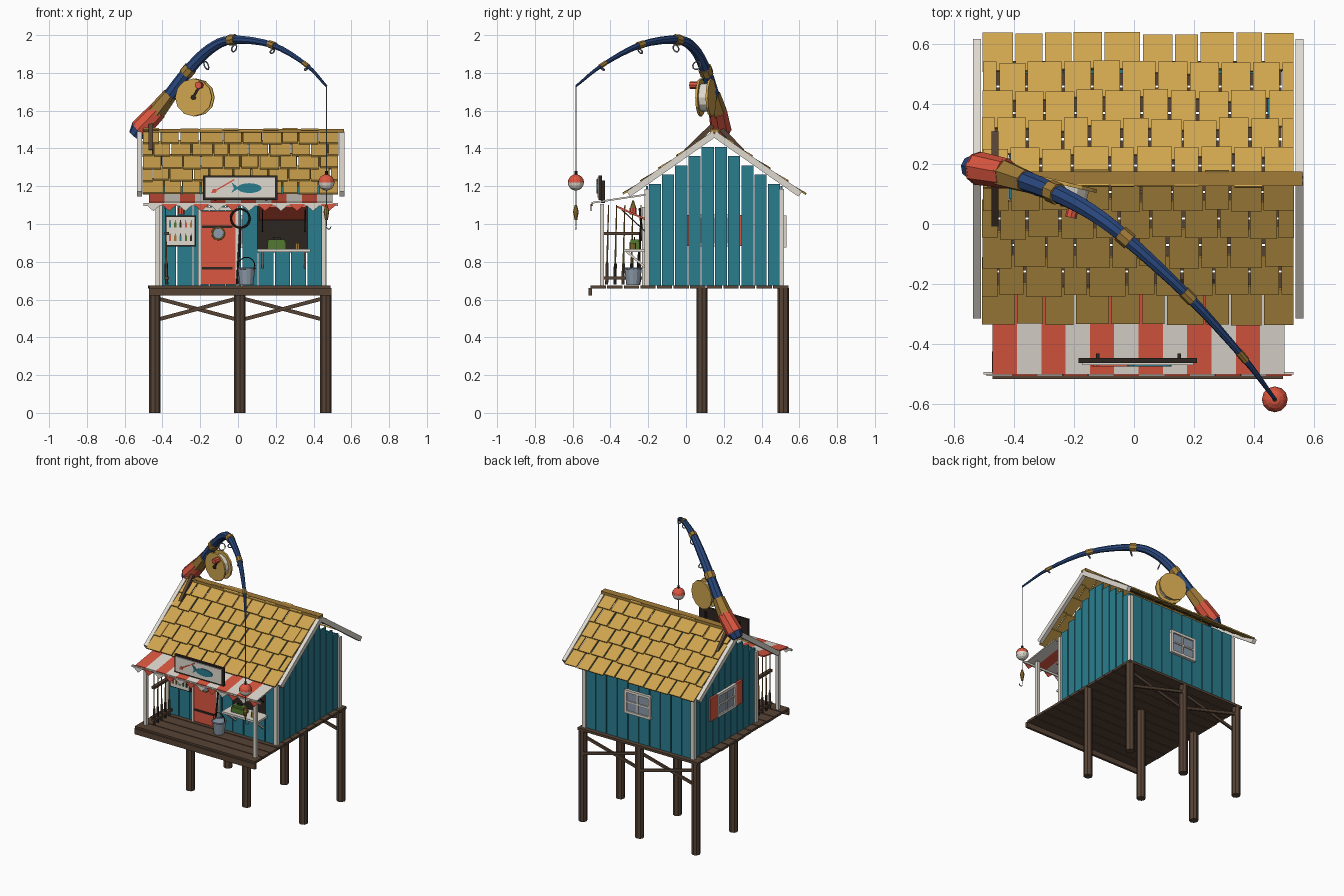
import bpy, bmesh, math, random
from mathutils import Vector as V, Matrix as M

if "Cube" in bpy.data.objects:
    bpy.data.objects.remove(bpy.data.objects["Cube"])
random.seed(4)

COL = dict(teal=(0.023, 0.205, 0.275), gold=(0.62, 0.37, 0.075), red=(0.72, 0.095, 0.052),
           white=(0.74, 0.70, 0.63), brown=(0.095, 0.057, 0.036), navy=(0.023, 0.065, 0.21),
           dark=(0.026, 0.019, 0.015), metal=(0.262, 0.328, 0.402), green=(0.085, 0.19, 0.03),
           brass=(0.36, 0.20, 0.04))
MAT = {}
for k, c in COL.items():
    MAT[k] = bpy.data.materials.new(k)
    MAT[k].diffuse_color = (*c, 1)
PARTS = {}

def part(name, mat):
    return PARTS.setdefault((name, mat), bmesh.new())

def box(name, mat, c, s, R=None):
    m = M.Translation(c) @ (R.to_4x4() if R else M()) @ M.Diagonal((*s, 1))
    bmesh.ops.create_cube(part(name, mat), size=1, matrix=m)

def span(name, mat, x, y, z):
    """Box from three (low, high) ranges."""
    box(name, mat, [(a + b) / 2 for a, b in (x, y, z)], [b - a for a, b in (x, y, z)])

def aim(a, b):
    return (V(b) - V(a)).to_track_quat('Z', 'Y').to_matrix()

def beam(name, mat, a, b, w, h):
    box(name, mat, (V(a) + V(b)) / 2, (w, h, (V(b) - V(a)).length), aim(a, b))

def rod(name, mat, a, b, r1, r2=None, n=8):
    bmesh.ops.create_cone(part(name, mat), cap_ends=True, segments=n, radius1=r1,
                          radius2=r1 if r2 is None else r2, depth=(V(b) - V(a)).length,
                          matrix=M.Translation((V(a) + V(b)) / 2) @ aim(a, b).to_4x4())

def sweep(name, mat, pts, n=8, closed=False):
    """Tube through (x, y, z, radius) points."""
    bm, N, rings = part(name, mat), len(pts), []
    for i, p in enumerate(pts):
        a, b = (pts[i - 1], pts[(i + 1) % N]) if closed else (pts[max(i - 1, 0)], pts[min(i + 1, N - 1)])
        d = (b - a).xyz.normalized()
        u = d.cross(V((0.31, 0.9, 0.3))).normalized()
        w = d.cross(u)
        rings.append([bm.verts.new(p.xyz + p.w * (u * math.cos(t * math.tau / n) + w * math.sin(t * math.tau / n)))
                      for t in range(n)])
    for i in range(N if closed else N - 1):
        A, B = rings[i], rings[(i + 1) % N]
        for t in range(n):
            bm.faces.new((A[t], A[(t + 1) % n], B[(t + 1) % n], B[t]))
    if not closed:
        bm.faces.new(rings[0])
        bm.faces.new(rings[-1])

def ring(name, mat, c, axis, R, r, n=16):
    q = aim((0, 0, 0), axis)
    sweep(name, mat, [V((*(V(c) + q @ V((R * math.cos(t * math.tau / n), R * math.sin(t * math.tau / n), 0))), r))
                      for t in range(n)], 6, True)

def plate(name, mat, pts, y, th=0.008):
    """Extruded xz polygon facing the front."""
    bm = part(name, mat)
    A, B = ([bm.verts.new((x, yy, z)) for x, z in pts] for yy in (y, y - th))
    bm.faces.new(A)
    bm.faces.new(B)
    for i in range(len(pts)):
        bm.faces.new((A[i - 1], A[i], B[i], B[i - 1]))

# stilts and cross braces
for x in (-0.44, 0.01, 0.465):
    for y in (0.085, 0.515):
        rod("stilt", 'brown', (x, y, 0), (x, y, 0.66), 0.03)
for a, b in ((-0.44, 0.01), (0.01, 0.465)):
    for z0, z1, y in ((0.49, 0.61, 0.55 - 0.04), (0.61, 0.49, 0.53)):
        beam("cross_brace", 'brown', (a, y, z0), (b, y, z1), 0.012, 0.02)

# deck planks and front beam
for i in range(12):
    y = -0.505 + i * 0.0878
    span("deck_plank", 'brown', (-0.47 - random.random() * 0.008, 0.49), (y, y + 0.081), (0.658, 0.675))
span("deck_front_beam", 'brown', (-0.47, 0.495), (-0.515, -0.498), (0.622, 0.662))

# board walls: front (with serving hatch), back, and stepped gables
RY, RZ, SL = 0.15, 1.485, 0.70
X0, X1, Y0, Y1, G = -0.41, 0.45, -0.20, 0.50, 0.003
for i in range(10):
    a, b = X0 + i * 0.086 + G, X0 + (i + 1) * 0.086 - G
    for zr in (((0.675, 0.86), (1.09, 1.2)) if 6 <= i <= 8 else ((0.675, 1.2),)):
        span("front_wall", 'teal', (a, b), (Y0 - 0.012, Y0), zr)
    span("back_wall", 'teal', (a, b), (Y1, Y1 + 0.012), (0.675, 1.2))
    a, b = Y0 + i * 0.07 + G, Y0 + (i + 1) * 0.07 - G
    top = RZ - 0.03 - SL * max(abs(a - RY), abs(b - RY))
    for x in (X0, X1):
        span("gable_wall", 'teal', (x - 0.006, x + 0.006), (a, b), (0.675, top))
for x in (X0 - 0.004, X1 + 0.004):
    for y in (Y0 - 0.006, Y1 + 0.006):
        box("corner_trim", 'white', (x, y, 0.93), (0.028, 0.028, 0.51))

# shingle roof, ridge and barge boards
ang = math.atan(SL)
for s in (-1, 1):
    d = V((0, s * math.cos(ang), -math.sin(ang)))
    up = V((0, s * math.sin(ang), math.cos(ang)))
    t = (d + up * 0.09).normalized()
    R = M((V((1, 0, 0)), t, V((1, 0, 0)).cross(t))).transposed()
    for r in range(5):
        e = [-0.508] + [-0.508 + (k + (0.5 if r % 2 else 1)) * 0.1045 + random.uniform(-.014, .014)
                        for k in range(10 if r % 2 else 9)] + [0.535]
        for a, b in zip(e, e[1:]):
            L = 0.145 + random.uniform(-0.008, 0.008)
            low = (r + 1) * 0.116 + random.uniform(-0.006, 0.006)
            c = V(((a + b) / 2, RY, RZ)) + d * (low - L / 2) + up * random.uniform(0.004, 0.007)
            box("roof_shingle", 'gold', c, (b - a - random.uniform(0.005, 0.011), L, 0.009), R)
    for x in (-0.522, 0.55):
        beam("barge_board", 'white', (x, RY, RZ - 0.008), (x, RY + s * 0.455, RZ - 0.008 - SL * 0.455), 0.027, 0.034)
span("roof_ridge", 'brass', (-0.45, 0.56), (RY - 0.024, RY + 0.024), (1.484, 1.503))

# striped awning with pennants and posts
W = 0.97 / 12
for i in range(12):
    x, m = -0.47 + (i + 0.5) * W, ('red', 'white')[i % 2]
    beam("awning_stripe", m, (x, -0.215, 1.155), (x, -0.5, 1.112), W, 0.009)
    a = -0.49 + i * 0.0845
    plate("awning_pennant", ('white', 'red')[i % 2], [(a, 1.105), (a + 0.084, 1.105), (a + 0.042, 1.068)], -0.5, 0.005)
span("awning_rail", 'white', (-0.5, 0.53), (-0.501, -0.492), (1.095, 1.11))
for x in (-0.425, 0.452):
    box("porch_post", 'white', (x, -0.445, 0.89), (0.022, 0.022, 0.43))

# fish sign
span("sign_frame", 'dark', (-0.185, 0.21), (-0.462, -0.446), (1.128, 1.258))
span("sign_panel", 'white', (-0.172, 0.197), (-0.468, -0.46), (1.14, 1.246))
plate("sign_fish", 'teal', [(0.06 + 0.065 * math.cos(t * math.pi / 8), 1.19 + 0.026 * math.sin(t * math.pi / 8))
                            for t in range(16)], -0.466)
plate("sign_fish_tail", 'teal', [(0.005, 1.19), (-0.035, 1.222), (-0.022, 1.19), (-0.035, 1.165)], -0.466)
beam("sign_lure", 'red', (-0.14, -0.47, 1.165), (-0.02, -0.47, 1.235), 0.006, 0.007)
rod("sign_float", 'red', (-0.125, -0.466, 1.175), (-0.125, -0.474, 1.175), 0.012)
for x in (-0.12, 0.15):
    span("sign_bracket", 'dark', (x - 0.006, x + 0.006), (-0.45, -0.43), (1.11, 1.23))

# door with frame, hinge straps and porthole
span("door", 'red', (-0.195, -0.012), (-0.226, -0.21), (0.68, 1.07))
for x in (-0.203, -0.004):
    box("door_frame", 'white', (x, -0.22, 0.88), (0.016, 0.024, 0.41))
box("door_lintel", 'white', (-0.104, -0.22, 1.08), (0.215, 0.024, 0.018))
for z in (0.765, 0.985):
    span("door_hinge", 'dark', (-0.19, -0.03), (-0.231, -0.225), (z - 0.007, z + 0.007))
rod("porthole_glass", 'metal', (-0.105, -0.225, 0.95), (-0.105, -0.232, 0.95), 0.03, n=12)
ring("porthole_ring", 'brass', (-0.105, -0.231, 0.95), (0, 1, 0), 0.032, 0.005)

# lure display board
span("lure_board_frame", 'dark', (-0.386, -0.222), (-0.226, -0.212), (0.88, 1.046))
span("lure_board", 'white', (-0.378, -0.23), (-0.231, -0.224), (0.888, 1.038))
for i in range(5):
    for j in range(2):
        x, z = -0.36 + i * 0.028, 0.925 + j * 0.07
        box("lure", ('red', 'brass', 'teal', 'green', 'dark')[(i + 2 * j) % 5], (x, -0.234, z), (0.011, 0.006, 0.028))
        box("lure_hook", 'dark', (x, -0.233, z + 0.019), (0.004, 0.004, 0.014))

# serving hatch, counter, propped shutter, tackle box
span("hatch_interior", 'dark', (0.1, 0.37), (-0.195, -0.185), (0.85, 1.1))
beam("hatch_shutter", 'red', (0.235, -0.215, 1.025), (0.235, -0.365, 1.092), 0.25, 0.01)
span("counter", 'white', (0.1, 0.385), (-0.33, -0.2), (0.853, 0.868))
for x in (0.13, 0.355):
    beam("counter_bracket", 'white', (x, -0.215, 0.77), (x, -0.315, 0.855), 0.012, 0.012)
    beam("shutter_prop", 'dark', (x, -0.215, 0.96), (x, -0.34, 1.075), 0.006, 0.006)
span("tackle_box", 'green', (0.155, 0.255), (-0.3, -0.245), (0.868, 0.905))
span("tackle_lid", 'green', (0.16, 0.25), (-0.295, -0.25), (0.905, 0.918))
span("tackle_handle", 'dark', (0.185, 0.225), (-0.276, -0.269), (0.918, 0.93))
rod("bait_jar", 'brass', (0.315, -0.28, 0.868), (0.315, -0.28, 0.9), 0.014)

# bucket and landing net
rod("bucket", 'metal', (0.045, -0.28, 0.678), (0.045, -0.28, 0.765), 0.036, 0.046, 12)
ring("bucket_rim", 'metal', (0.045, -0.28, 0.765), (0, 0, 1), 0.046, 0.005)
ring("bucket_handle", 'dark', (0.045, -0.28, 0.78), (0, 1, 0), 0.044, 0.003)
ring("net_hoop", 'dark', (0.012, -0.24, 1.03), (0, 1, 0.1), 0.05, 0.006)
rod("net_handle", 'dark', (0.012, -0.24, 0.98), (-0.005, -0.26, 0.68), 0.006)

# rod rack at the left of the porch, and a lantern
for z in (0.715, 0.95):
    span("rack_rail", 'brown', (-0.39, -0.365), (-0.435, -0.225), (z - 0.008, z + 0.008))
for i in range(5):
    y = -0.42 + i * 0.043
    rod("rack_rod", 'brass', (-0.378, y, 0.7), (-0.385, y + 0.01, 1.1), 0.006, 0.003, 6)
    rod("rack_grip", ('brown', 'dark')[i % 2], (-0.378, y, 0.68), (-0.38, y + 0.003, 0.79), 0.009, n=6)
rod("lantern", 'red', (-0.3, -0.28, 1.05), (-0.3, -0.28, 1.085), 0.018)
rod("lantern_cap", 'brass', (-0.3, -0.28, 1.085), (-0.3, -0.28, 1.125), 0.016, 0.004)

# back window and left window with shutters
def window(c, R):
    def b(name, mat, o, s):
        box(name, mat, V(c) + R @ V(o), s, R)
    b("window_glass", 'metal', (0, 0, 0), (0.18, 0.012, 0.14))
    for o in (-1, 1):
        b("window_frame", 'white', (o * 0.095, -0.004, 0), (0.018, 0.024, 0.165))
        b("window_frame", 'white', (0, -0.004, o * 0.075), (0.21, 0.024, 0.018))
    b("window_bar", 'white', (0, -0.004, 0), (0.01, 0.018, 0.14))
    b("window_bar", 'white', (0, -0.004, 0), (0.18, 0.018, 0.01))
window((0.02, Y1 + 0.015, 0.96), M.Rotation(math.pi, 3, 'Z'))
window((X0 - 0.01, 0.15, 0.965), M.Rotation(-math.pi / 2, 3, 'Z'))
for o in (-1, 1):
    box("window_shutter", 'red', (X0 - 0.014, 0.15 + o * 0.145, 0.965), (0.014, 0.075, 0.165))

# giant bent fishing rod on the roof
ctrl = [V(p) for p in ((-0.38, 0.15, 1.655, .036), (-0.265, 0.105, 1.81, .031), (-0.15, 0.045, 1.925, .028),
                       (-0.03, -0.045, 1.975, .024), (0.18, -0.24, 1.948, .017), (0.36, -0.44, 1.843, .011),
                       (0.468, -0.582, 1.73, .006))]
ext = [2 * ctrl[0] - ctrl[1]] + ctrl + [2 * ctrl[-1] - ctrl[-2]]
path = []
for p, q, r, s in zip(ext, ext[1:], ext[2:], ext[3:]):
    for k in range(4):
        t = k / 4
        path.append(0.5 * (2 * q + (r - p) * t + (2 * p - 5 * q + 4 * r - s) * t * t + (3 * q - p - 3 * r + s) * t ** 3))
path.append(ctrl[-1])
sweep("rod_blank", 'navy', path)
for i in (4, 12, 16, 20):
    p, d = path[i], (path[i + 1] - path[i - 1]).xyz.normalized()
    rod("rod_band", 'brass', p.xyz - d * 0.022, p.xyz + d * 0.022, p.w * 1.2)
for i in (6, 12, 16, 20):
    p, d = path[i], (path[i + 1] - path[i - 1]).xyz.normalized()
    n = (V((0, 0, -1)) + d * d.z).normalized()
    ring("line_guide", 'metal', p.xyz + n * p.w * 1.9 + d * 0.01, d + n * 0.4, p.w * 0.8, 0.004, 10)
rod("rod_butt", 'navy', (-0.548, 0.19, 1.465), (-0.515, 0.185, 1.505), 0.036, 0.056)
rod("rod_grip", 'red', (-0.522, 0.186, 1.497), (-0.425, 0.168, 1.6), 0.056, 0.05)
rod("reel_seat", 'brass', (-0.435, 0.168, 1.59), (-0.36, 0.142, 1.685), 0.05, 0.04, 6)
for y0, y1 in ((0.0, 0.17), (0.3, 0.14)):
    beam("rod_cradle", 'brown', (-0.462, y0, 1.385), (-0.462, y1, 1.55), 0.022, 0.025)

# reel with crank
ax, rc = V((0.23, 0.97, 0)).normalized(), V((-0.228, 0.105, 1.67))
for s in (-1, 1):
    rod("reel_disc", 'gold', rc + ax * (s * 0.028 - 0.006), rc + ax * (s * 0.028 + 0.006), 0.1, n=12)
rod("reel_spool", 'white', rc - ax * 0.028, rc + ax * 0.028, 0.075, n=12)
beam("reel_foot", 'brass', rc + V((-0.06, 0.02, 0.02)), (-0.36, 0.145, 1.68), 0.02, 0.025)
hub, knob = rc - ax * 0.042, V((-0.2, 0.065, 1.735))
rod("reel_hub", 'dark', rc - ax * 0.02, hub, 0.014)
beam("reel_crank", 'dark', hub, knob, 0.012, 0.014)
rod("reel_knob", 'red', knob + ax * 0.005, knob - ax * 0.045, 0.019)

# line, bobber, lure and hook
LX, LY = 0.468, -0.583
rod("fishing_line", 'metal', (LX, LY, 0.99), (LX, LY, 1.732), 0.0025, n=5)
prof = [(-math.pi / 2 + k * math.pi / 8) for k in range(9)]
for a, b in zip(prof, prof[1:]):
    rod("bobber", 'red' if b > 0.01 else 'white', (LX, LY, 1.22 + 0.043 * math.sin(a)),
        (LX, LY, 1.22 + 0.043 * math.sin(b)), max(0.043 * math.cos(a), 0.001), max(0.043 * math.cos(b), 0.001), 12)
rod("bobber_stem", 'dark', (LX, LY, 1.255), (LX, LY, 1.28), 0.008)
rod("hanging_lure", 'brass', (LX, LY, 1.02), (LX, LY, 1.065), 0.007, 0.015)
rod("hanging_lure", 'brass', (LX, LY, 1.065), (LX, LY, 1.1), 0.015, 0.006)
sweep("hook", 'metal', [V((LX + 0.012 - 0.012 * math.cos(t), LY, 0.985 - 0.013 * math.sin(t), 0.003))
                        for t in (0, 0.8, 1.6, 2.4, 3.3)], 5)

# turn the collected parts into objects
for (name, mat), bm in PARTS.items():
    bmesh.ops.recalc_face_normals(bm, faces=bm.faces)
    me = bpy.data.meshes.new(name)
    bm.to_mesh(me)
    bm.free()
    me.materials.append(MAT[mat])
    bpy.context.collection.objects.link(bpy.data.objects.new(name, me))

for m in bpy.data.materials:
    if m.users and not m.is_grease_pencil:
        m.use_nodes = True
        m.node_tree.nodes["Principled BSDF"].inputs["Base Color"].default_value = m.diffuse_color
